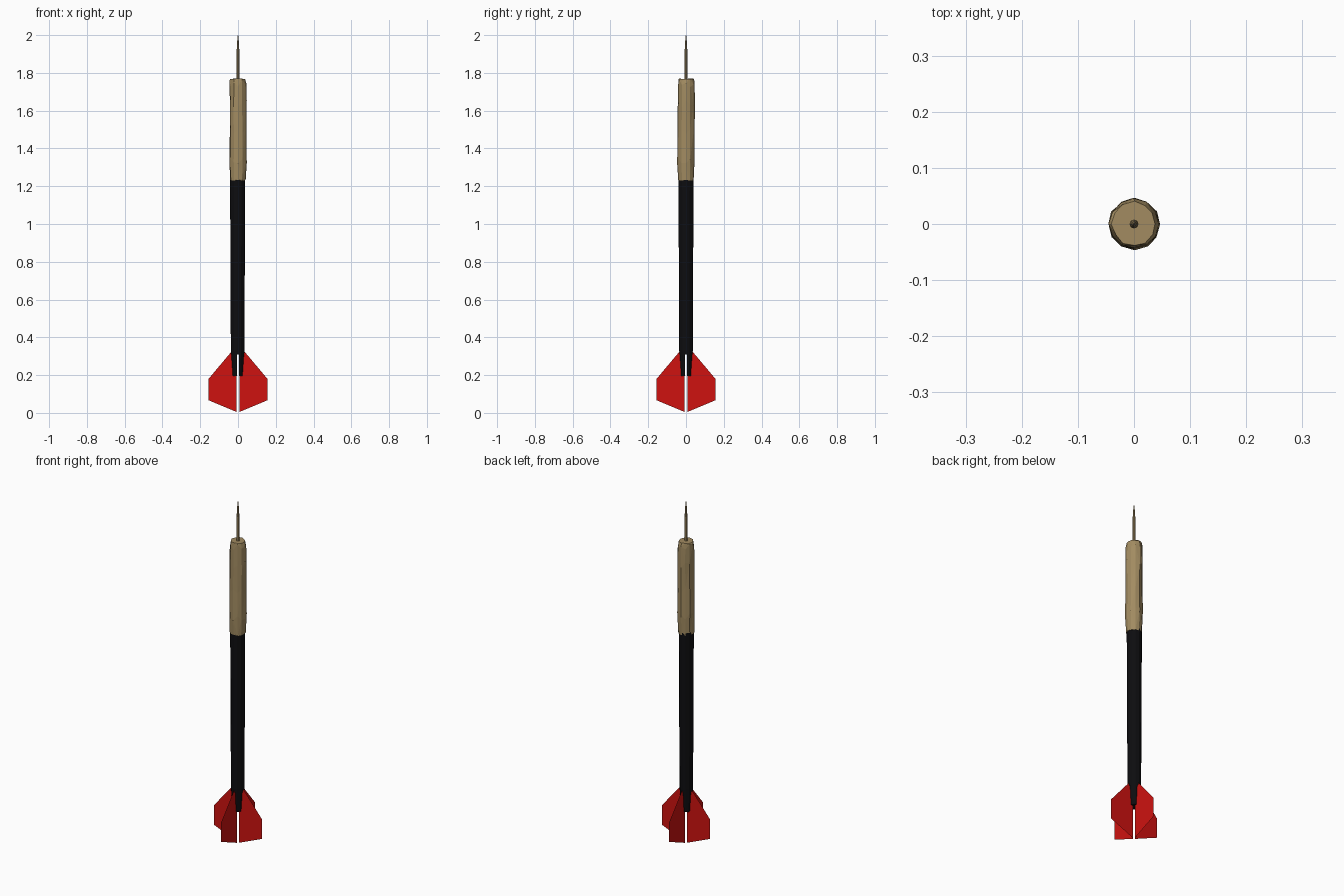
import bpy, bmesh, math, random
from mathutils import Vector

if "Cube" in bpy.data.objects:
    bpy.data.objects.remove(bpy.data.objects["Cube"])

random.seed(4)


def material(name, rgb):
    m = bpy.data.materials.new(name)
    m.diffuse_color = (*rgb, 1)
    m.use_nodes = True
    m.node_tree.nodes["Principled BSDF"].inputs["Base Color"].default_value = m.diffuse_color
    return m


TAN = material("brass", (0.36, 0.26, 0.12))
BLACK = material("black", (0.004, 0.004, 0.005))
RED = material("red", (0.62, 0.006, 0.005))


def add_object(name, bm, mat):
    mesh = bpy.data.meshes.new(name)
    bm.to_mesh(mesh)
    bm.free()
    obj = bpy.data.objects.new(name, mesh)
    bpy.context.collection.objects.link(obj)
    if mat:
        mesh.materials.append(mat)
    return obj


def lathe(name, profile, sides, mat, jitter=0.0, x=0.0):
    """Capped turned part from (radius, z) pairs; jitter roughens it."""
    bm = bmesh.new()
    rings = []
    for i, (r, z) in enumerate(profile):
        end = i in (0, len(profile) - 1)
        ring = []
        for k in range(sides):
            a = math.tau * k / sides + random.uniform(-1, 1) * jitter * 20 / sides * 8
            rr = r + random.uniform(-jitter, jitter)
            zz = z + random.uniform(-1, 1) * jitter * (1 if end else 12)
            ring.append(bm.verts.new((x + rr * math.cos(a), rr * math.sin(a), zz)))
        rings.append(ring)
    for lo, hi in zip(rings, rings[1:]):
        for k in range(sides):
            n = (k + 1) % sides
            bm.faces.new((lo[k], lo[n], hi[n], hi[k]))
    bm.faces.new(rings[0][::-1])
    bm.faces.new(rings[-1])
    if jitter:
        bmesh.ops.triangulate(bm, faces=[f for f in bm.faces if len(f.verts) == 4])
    return add_object(name, bm, mat)


# Metal point
lathe("point", [(0.008, 1.75), (0.008, 1.90), (0.005, 1.96), (0.001, 2.0)], 8, TAN)

# Rough faceted barrel
lathe("barrel", [(0.042, 1.232), (0.045, 1.34), (0.044, 1.50), (0.045, 1.64),
                 (0.044, 1.745), (0.039, 1.768)], 12, TAN, jitter=0.002)

# Tapered shaft
shaft = lathe("shaft", [(0.027, 0.195), (0.036, 0.33), (0.040, 1.245)], 12, BLACK, x=-0.002)

# Crossed slots that split the shaft's tail into four prongs
for i, size in enumerate([(0.2, 0.01, 0.23), (0.01, 0.2, 0.23)]):
    bm = bmesh.new()
    bmesh.ops.create_cube(bm, size=1)
    for v in bm.verts:
        v.co = Vector(a * b for a, b in zip(v.co, size)) + Vector((0, 0, 0.195))
    cutter = add_object(f"slot_cutter_{i + 1}", bm, None)
    cutter.hide_render = True
    cutter.hide_viewport = True
    cut = shaft.modifiers.new("slot", 'BOOLEAN')
    cut.operation = 'DIFFERENCE'
    cut.solver = 'EXACT'
    cut.object = cutter

# Four thin flights slotted into the tail, with an open centre line
OUTLINE = [(0.008, 0.005), (0.156, 0.067), (0.156, 0.18), (0.034, 0.325), (0.008, 0.31)]
for i in range(4):
    bm = bmesh.new()
    a = i * math.pi / 2
    bm.faces.new([bm.verts.new((r * math.cos(a), r * math.sin(a), z)) for r, z in OUTLINE])
    add_object(f"flight_{i + 1}", bm, RED)
